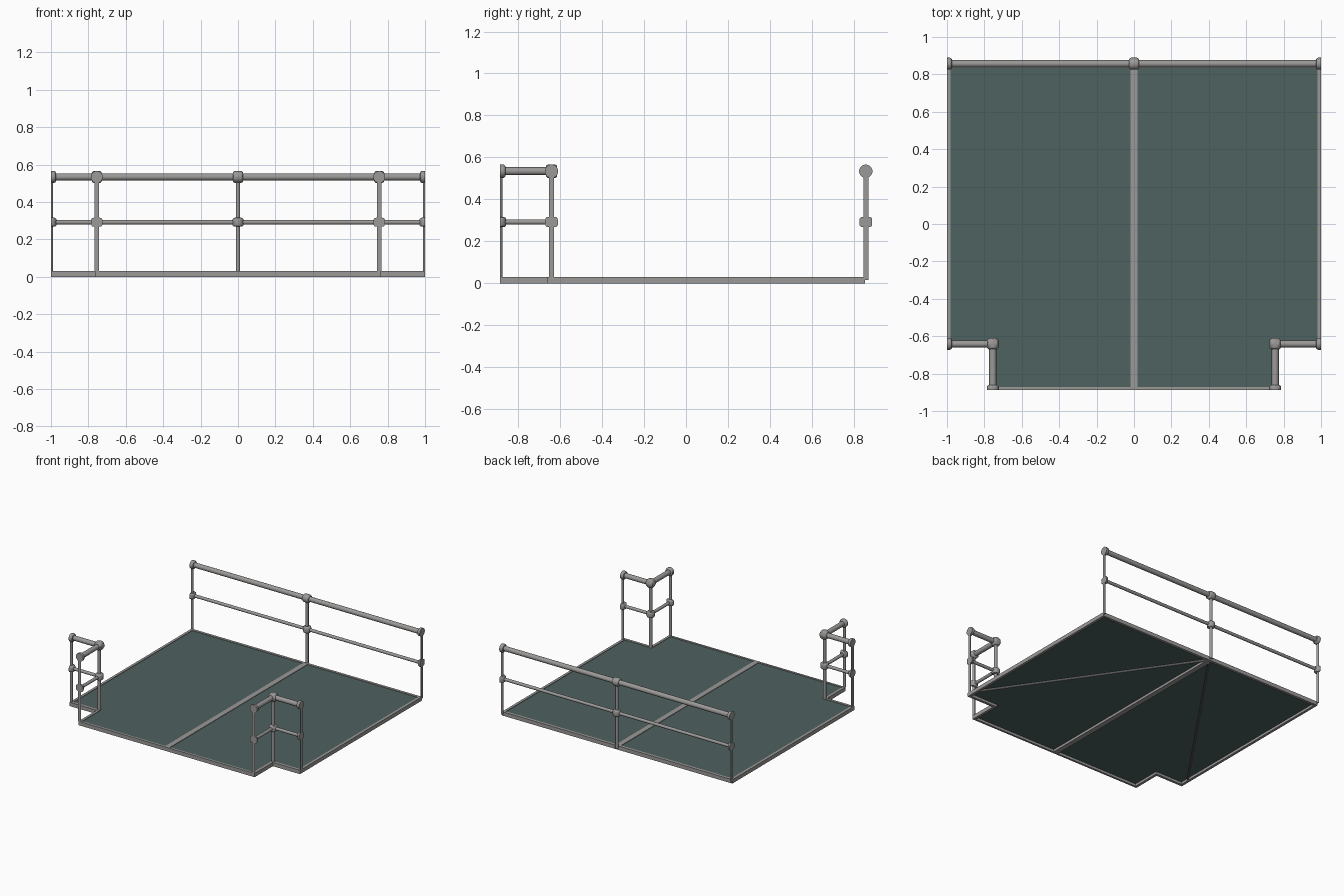
import bpy, bmesh
from mathutils import Vector

if "Cube" in bpy.data.objects:
    bpy.data.objects.remove(bpy.data.objects["Cube"])

SIDE, FRONT, BACK = 1.0, -0.887, 0.857       # outer limits and rear rail line
NOTCH_X, NOTCH_Y = 0.755, -0.641             # inner corner of the front notches
DECK, MID, TOP = 0.03, 0.292, 0.534          # heights
POST_R, MID_R, TOP_R = 0.012, 0.012, 0.019
X, Y, Z = Vector((1, 0, 0)), Vector((0, 1, 0)), Vector((0, 0, 1))


def material(name, color):
    mat = bpy.data.materials.new(name)
    mat.use_nodes = True
    mat.diffuse_color = (*color, 1)
    mat.node_tree.nodes["Principled BSDF"].inputs["Base Color"].default_value = (*color, 1)
    return mat


steel = material("grey steel", (0.33, 0.322, 0.316))
teal = material("dark teal floor", (0.077, 0.122, 0.117))


def finish(name, bm, mat, mirror=False, smooth=False):
    mesh = bpy.data.meshes.new(name)
    bmesh.ops.recalc_face_normals(bm, faces=bm.faces)
    bm.to_mesh(mesh)
    bm.free()
    mesh.materials.append(mat)
    ob = bpy.data.objects.new(name, mesh)
    bpy.context.scene.collection.objects.link(ob)
    if smooth:
        bpy.ops.object.select_all(action='DESELECT')
        ob.select_set(True)
        bpy.context.view_layer.objects.active = ob
        bpy.ops.object.shade_smooth_by_angle()
    if mirror:
        mod = ob.modifiers.new("Mirror", 'MIRROR')
        mod.use_mirror_merge = False
    return ob


def clip(bm):
    """Cut a piece flush with the side and front limits, closing the cut."""
    for co, no in ((X * SIDE, X), (Y * FRONT, -Y)):
        geom = bm.verts[:] + bm.edges[:] + bm.faces[:]
        bmesh.ops.bisect_plane(bm, geom=geom, plane_co=co, plane_no=no, clear_outer=True)
        rim = [e for e in bm.edges if e.is_boundary]
        if rim:
            bmesh.ops.edgeloop_fill(bm, edges=rim)


def tube(target, a, b, radius, bevel=0.0, sides=20):
    """Add a closed cylinder from a to b, optionally with rounded rims."""
    a, b = Vector(a), Vector(b)
    bm = bmesh.new()
    bmesh.ops.create_cone(bm, cap_ends=True, segments=sides, radius1=radius,
                          radius2=radius, depth=(b - a).length)
    if bevel:
        rims = [e for e in bm.edges if any(len(f.verts) > 4 for f in e.link_faces)]
        bmesh.ops.bevel(bm, geom=rims, offset=bevel, segments=3, profile=0.5,
                        affect='EDGES')
    rot = Z.rotation_difference((b - a).normalized()).to_matrix()
    bmesh.ops.rotate(bm, verts=bm.verts, matrix=rot)
    bmesh.ops.translate(bm, verts=bm.verts, vec=(a + b) / 2)
    clip(bm)
    temp = bpy.data.meshes.new("temp")
    bm.to_mesh(temp)
    bm.free()
    target.from_mesh(temp)
    bpy.data.meshes.remove(temp)


def sleeve(bm, x, y, z, axis, radius=0.032, half=0.027):
    c = Vector((x, y, z))
    tube(bm, c - axis * half, c + axis * half, radius, bevel=0.012)


def post(name, x, y, axes, mirror=True):
    """Upright with a collar at mid height and fittings on top."""
    bm = bmesh.new()
    base = 0.0 if y > 0 else DECK / 2
    tube(bm, (x, y, base + 0.015), (x, y, TOP), POST_R)
    sleeve(bm, x, y, MID, Z, radius=0.03, half=0.024)
    for axis in axes:
        sleeve(bm, x, y, TOP, axis)
    finish(name, bm, steel, mirror, smooth=True)


def rails(name, a, b, mirror=True):
    """Thick handrail and thin middle rail between two plan points."""
    for label, z, r in (("top", TOP, TOP_R), ("middle", MID, MID_R)):
        bm = bmesh.new()
        tube(bm, (*a, z), (*b, z), r)
        finish(f"{name}_{label}_rail", bm, steel, mirror, smooth=True)


def prism(name, outline, z0, z1, mat, mirror=False):
    bm = bmesh.new()
    face = bm.faces.new([bm.verts.new((x, y, z0)) for x, y in outline])
    out = bmesh.ops.extrude_face_region(bm, geom=[face])
    top = [v for v in out["geom"] if isinstance(v, bmesh.types.BMVert)]
    bmesh.ops.translate(bm, verts=top, vec=Z * (z1 - z0))
    finish(name, bm, mat, mirror)


def bar(name, x0, x1, y0, y1, mirror=False):
    prism(name, [(x0, y0), (x1, y0), (x1, y1), (x0, y1)], 0, DECK, steel, mirror)


# Floor panel with two notched front corners
half = [(0.75, -0.88), (0.75, -0.65), (0.99, -0.65), (0.99, 0.845)]
prism("floor_panel", half + [(-x, y) for x, y in reversed(half)], 0.019, 0.026, teal)

# Base frame
nx, ny = NOTCH_X + 0.01, NOTCH_Y - 0.019
bar("front_beam", -nx, nx, FRONT, FRONT + 0.016)
bar("back_beam", -SIDE, SIDE, 0.833, 0.853)
bar("centre_beam", -0.02, 0.02, FRONT, 0.853)
bar("side_beam", SIDE - 0.02, SIDE, ny, 0.853, mirror=True)
bar("notch_side_beam", nx - 0.02, nx, FRONT, ny + 0.02, mirror=True)
bar("notch_front_beam", nx - 0.02, SIDE, ny, ny + 0.02, mirror=True)

# Diagonal braces under the floor
bm = bmesh.new()
tube(bm, (0, 0.84, 0.011), (1.01, -0.61, 0.011), 0.008, sides=8)
finish("diagonal_brace", bm, steel, mirror=True, smooth=True)

# Back railing
rails("back", (-SIDE, BACK), (SIDE, BACK), mirror=False)
post("back_centre_post", 0, BACK, [X], mirror=False)
post("back_corner_post", SIDE, BACK, [X])

# Corner railings around the notches
rails("notch_front", (NOTCH_X, NOTCH_Y), (SIDE, NOTCH_Y))
rails("notch_side", (NOTCH_X, FRONT), (NOTCH_X, NOTCH_Y))
post("notch_inner_post", NOTCH_X, NOTCH_Y, [X, Y])
post("notch_outer_post", SIDE, NOTCH_Y, [X])
post("notch_front_post", NOTCH_X, FRONT, [Y])
